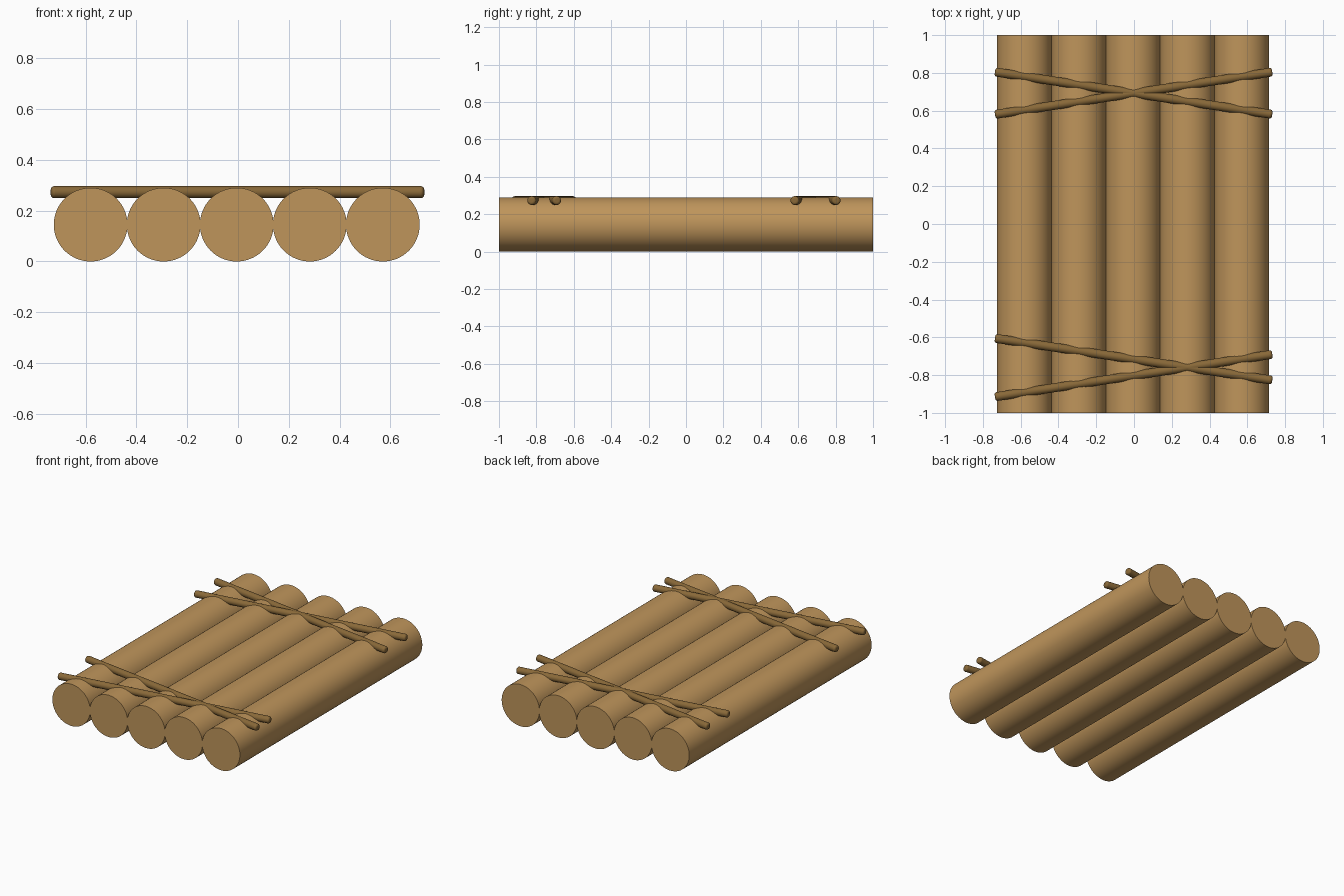
import bpy, math
from mathutils import Vector

if "Cube" in bpy.data.objects:
    bpy.data.objects.remove(bpy.data.objects["Cube"])


def material(name, rgb):
    m = bpy.data.materials.new(name)
    m.diffuse_color = (*rgb, 1)
    m.use_nodes = True
    m.node_tree.nodes["Principled BSDF"].inputs["Base Color"].default_value = m.diffuse_color
    return m


log_wood = material("log wood", (0.52, 0.30, 0.105))
rope_brown = material("rope brown", (0.25, 0.14, 0.04))


def rod(name, a, b, radius, sides, mat, bevel=0):
    """Cylinder from a to b, optionally with rounded ends."""
    a, b = Vector(a), Vector(b)
    bpy.ops.mesh.primitive_cylinder_add(
        vertices=sides, radius=radius, depth=(b - a).length, location=(a + b) / 2,
        rotation=(b - a).to_track_quat('Z', 'Y').to_euler())
    ob = bpy.context.object
    ob.name = name
    ob.data.materials.append(mat)
    if bevel:
        mod = ob.modifiers.new("round_ends", 'BEVEL')
        mod.width, mod.segments = bevel, 4
        mod.limit_method, mod.angle_limit = 'ANGLE', math.radians(60)
    bpy.ops.object.shade_smooth_by_angle(angle=math.radians(35))
    return ob


# five logs side by side
R = 0.145
for i in range(5):
    x = -0.58 + 0.2875 * i
    rod(f"log_{i + 1}", (x, -1, R), (x, 1, R), R, 64, log_wood)

# two crossed pairs of lashings, half sunk into the log tops (left y, right y)
lashings = [("back_lashing_a", 0.805, 0.58), ("back_lashing_b", 0.58, 0.805),
            ("front_lashing_a", -0.605, -0.827), ("front_lashing_b", -0.915, -0.69)]
for name, y0, y1 in lashings:
    rod(name, (-0.736, y0, 0.273), (0.732, y1, 0.273), 0.0235, 24, rope_brown, 0.012)
